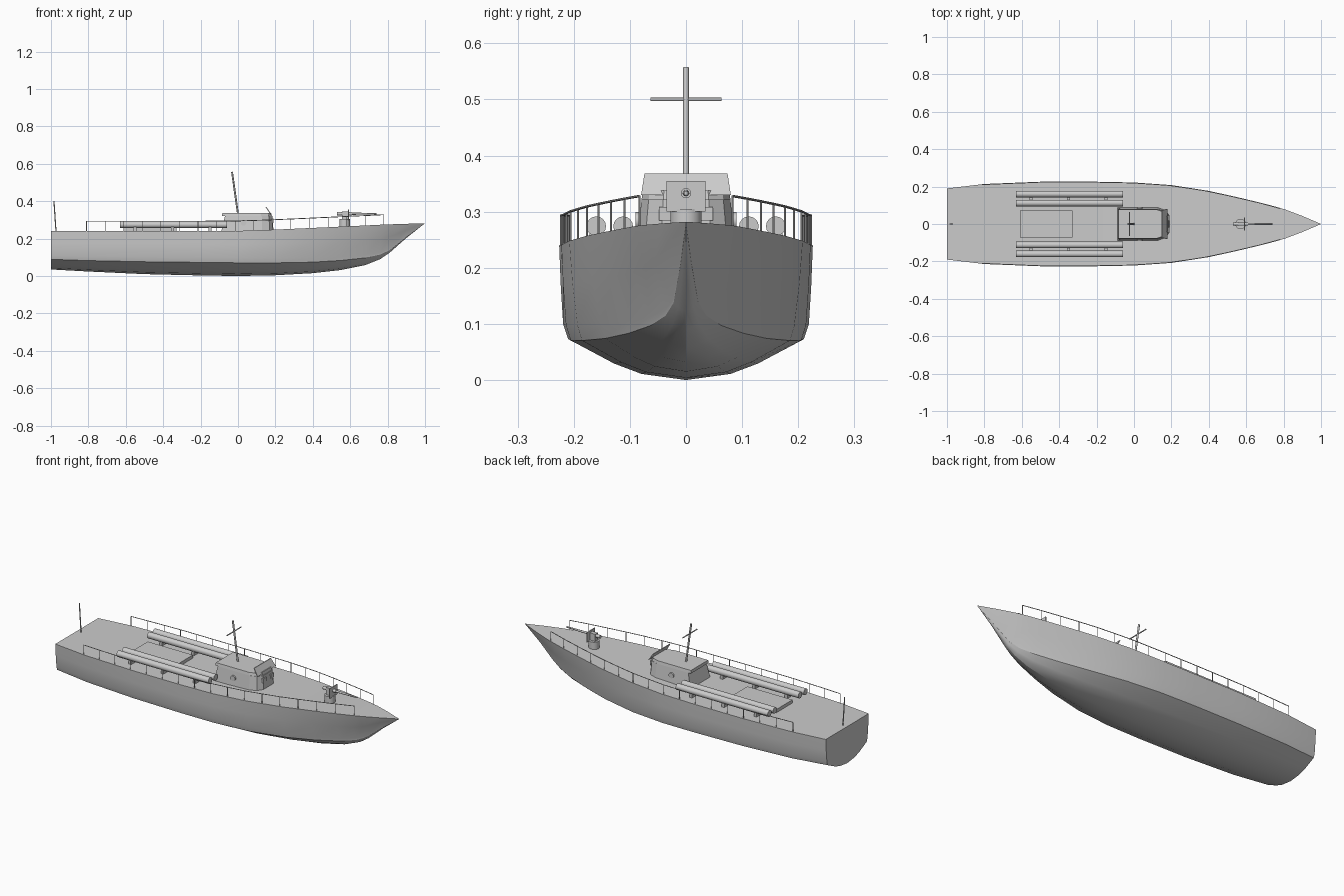
import bpy, bmesh, math
from mathutils import Vector

if "Cube" in bpy.data.objects:
    bpy.data.objects.remove(bpy.data.objects["Cube"])

# x, deck half beam, deck z, chine half beam, chine z, keel z
STATIONS = [
    (-1.0, .190, .24, .180, .110, .035), (-.8, .214, .24, .204, .105, .024),
    (-.5, .226, .24, .217, .102, .010), (-.2, .226, .24, .219, .100, .003),
    (0, .222, .241, .214, .098, 0), (.2, .208, .248, .193, .096, .004),
    (.4, .177, .257, .150, .097, .015), (.55, .144, .264, .107, .103, .032),
    (.68, .113, .270, .066, .112, .058), (.76, .092, .274, .038, .124, .090),
    (.81, .077, .276, .023, .143, .124), (.9, .043, .279, .010, .212, .203),
    (1.0, 0, .282, 0, .282, .282)]


def deck_at(x):
    for a, b in zip(STATIONS, STATIONS[1:]):
        if x <= b[0]:
            t = (x - a[0]) / (b[0] - a[0])
            return a[1] + t * (b[1] - a[1]), a[2] + t * (b[2] - a[2])


def finish(name, bm, smooth=None):
    bmesh.ops.recalc_face_normals(bm, faces=bm.faces)
    me = bpy.data.meshes.new(name)
    bm.to_mesh(me)
    bm.free()
    ob = bpy.data.objects.new(name, me)
    bpy.context.collection.objects.link(ob)
    if smooth:
        bpy.context.view_layer.objects.active = ob
        ob.select_set(True)
        bpy.ops.object.shade_smooth_by_angle(angle=math.radians(smooth))
        ob.select_set(False)
    return ob


def add_rod(bm, a, b, r, sides=8, r2=None):
    a, b = Vector(a), Vector(b)
    d = b - a
    g = bmesh.ops.create_cone(bm, cap_ends=True, segments=sides, radius1=r,
                              radius2=r if r2 is None else r2, depth=d.length)
    m = d.to_track_quat('Z', 'Y').to_matrix().to_4x4()
    m.translation = (a + b) / 2
    bmesh.ops.transform(bm, matrix=m, verts=g['verts'])


def rod(name, a, b, r, sides=12, r2=None):
    bm = bmesh.new()
    add_rod(bm, a, b, r, sides, r2)
    return finish(name, bm, 40)


def box(name, x0, x1, y0, y1, z0, z1):
    bm = bmesh.new()
    for v in bmesh.ops.create_cube(bm, size=1)['verts']:
        v.co = ((x0, x1)[v.co.x > 0], (y0, y1)[v.co.y > 0], (z0, z1)[v.co.z > 0])
    return finish(name, bm)


def prism(name, low, high):
    # solid between two matching outlines
    bm = bmesh.new()
    lo, hi = [bm.verts.new(p) for p in low], [bm.verts.new(p) for p in high]
    bm.faces.new(lo)
    bm.faces.new(hi)
    n = len(lo)
    for i in range(n):
        bm.faces.new((lo[i], lo[(i + 1) % n], hi[(i + 1) % n], hi[i]))
    return finish(name, bm)


# Hull: lofted sections with deck and transom
bm = bmesh.new()
rings = []
for x, b, dz, c, cz, kz in STATIONS:
    half = [(b, dz), (c + (b - c) * .62, cz + (dz - cz) * .5), (c, cz)]
    half += [(c * u, kz + (cz - kz) * w) for u, w in ((.96, .72), (.6, .3), (.37, .11))]
    pts = half + [(0, kz)] + [(-y, z) for y, z in reversed(half)]
    rings.append([bm.verts.new((x, y, z)) for y, z in pts])
for p, q in zip(rings, rings[1:]):
    n = len(p)
    for i in range(n):
        bm.faces.new((p[i], p[(i + 1) % n], q[(i + 1) % n], q[i]))
bm.faces.new(rings[0])
bmesh.ops.remove_doubles(bm, verts=bm.verts, dist=1e-5)
finish("hull", bm, 22)

# Deck railings with posts
for side, label in ((1, "port"), (-1, "starboard")):
    bm = bmesh.new()
    tops = []
    for i in range(17):
        x = -.81 + i * 1.59 / 16
        y, z = deck_at(x)
        base = Vector((x, side * (y - .003), z - .003))
        top = base + Vector((0, 0, .056))
        add_rod(bm, base, top, .0018, 6)
        tops.append(top)
    for a, b in zip(tops, tops[1:]):
        add_rod(bm, a, b, .0022, 6)
    finish(label + "_railing", bm, 40)

# Launch tubes and their cradles
for side in (1, -1):
    for y in (.112, .16):
        rod("launch_tube", (-.63, side * y, .274), (-.06, side * y, .274), .0175, 16)
    for x in (-.55, -.35, -.15):
        box("tube_cradle", x - .008, x + .008, min(side * .1, side * .172),
            max(side * .1, side * .172), .238, .264)

# Engine hatch
box("engine_hatch", -.61, -.33, -.072, .072, .235, .258)

# Cabin with rounded front
half = [(-.09, .088), (.13, .088), (.17, .074), (.19, .045)]
outline = half + [(x, -y) for x, y in reversed(half)]
prism("cabin", [(x, y, .235) for x, y in outline],
      [(.05 + (x - .05) * .96 + (.015 if x < -.05 else 0), y * .9, .322) for x, y in outline])
prism("cabin_roof", [(x * .95, y * .9, .322) for x, y in outline],
      [(x * .93, y * .87, .338) for x, y in outline])

# Slanted windscreen
prism("windscreen", [(.172, -.08, .33), (.178, -.08, .33), (.178, .08, .33), (.172, .08, .33)],
      [(.148, -.074, .368), (.153, -.074, .368), (.153, .074, .368), (.148, .074, .368)])

# Cabin portholes and front windows
for side in (1, -1):
    rod("porthole", (.03, side * .078, .284), (.03, side * .09, .284), .015, 16)
    box("front_window", .175, .191, side * .034 - .014, side * .034 + .014, .284, .308)

# Mast and yard
rod("mast", (0, 0, .33), (-.032, 0, .557), .005)
rod("mast_yard", (-.024, -.063, .5), (-.024, .063, .5), .003)

# Stern flagpole
rod("flagpole", (-.973, 0, .237), (-.984, 0, .4), .003)

# Deck gun: pedestal, mount, shield, barrel
rod("gun_pedestal", (.57, 0, .26), (.57, 0, .305), .028, 16)
box("gun_mount", .555, .59, -.012, .012, .3, .345)
box("gun_shield", .588, .593, -.035, .035, .3, .355)
rod("gun_breech", (.53, 0, .333), (.61, 0, .333), .009)
rod("gun_barrel", (.6, 0, .333), (.74, 0, .333), .006, 12, .004)
